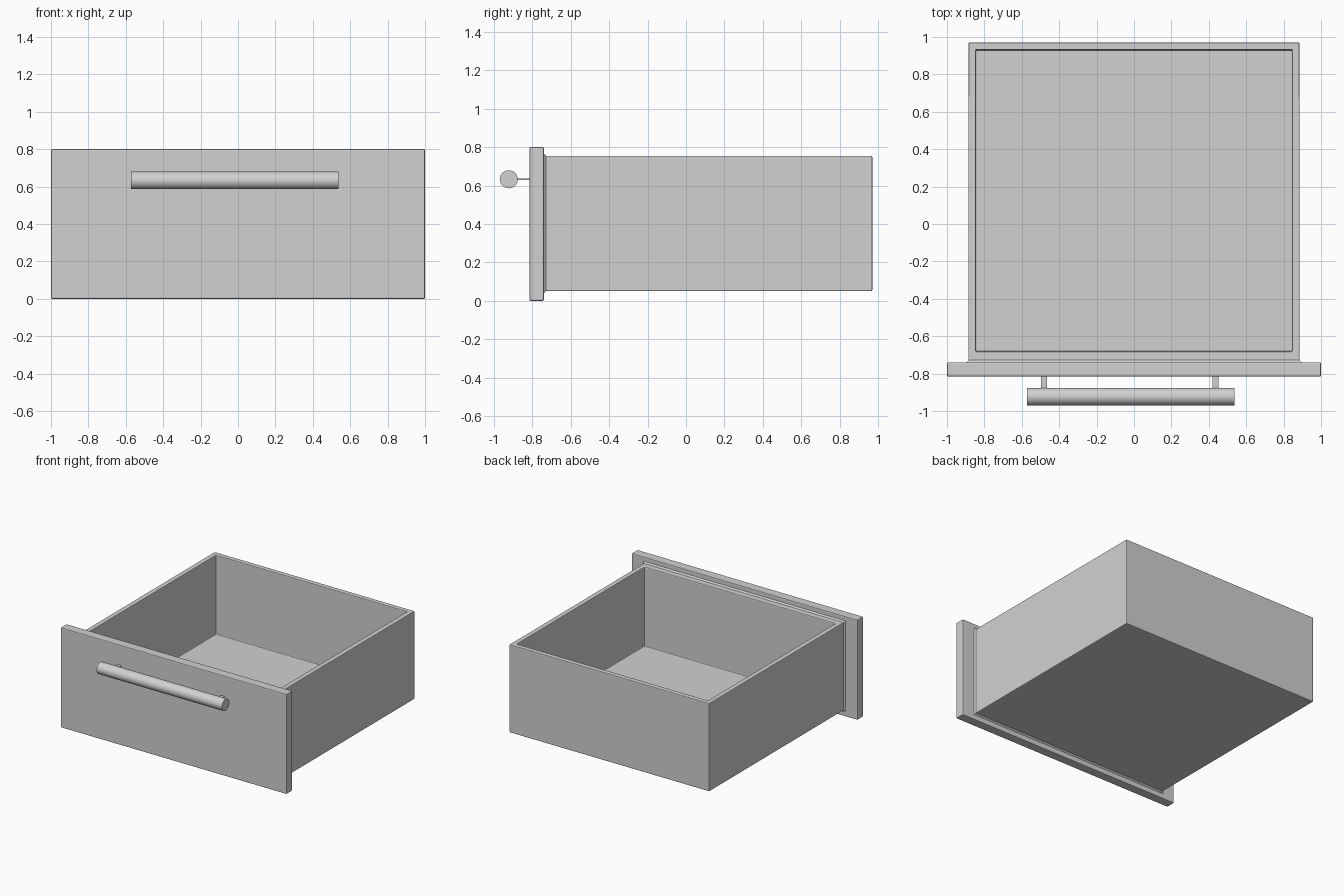
import bpy
import bmesh
import math
from mathutils import Vector

cube = bpy.data.objects.get("Cube")
if cube:
    bpy.data.objects.remove(cube, do_unlink=True)

GREY = (0.64, 0.64, 0.64, 1)
grey = bpy.data.materials.new("plain grey")
grey.use_nodes = True
grey.diffuse_color = GREY
grey.node_tree.nodes["Principled BSDF"].inputs["Base Color"].default_value = GREY


def add_object(name, bm):
    mesh = bpy.data.meshes.new(name)
    bm.to_mesh(mesh)
    bm.free()
    mesh.materials.append(grey)
    obj = bpy.data.objects.new(name, mesh)
    bpy.context.collection.objects.link(obj)
    return obj


def box_mesh(low, high):
    low, high = Vector(low), Vector(high)
    bm = bmesh.new()
    bmesh.ops.create_cube(bm, size=1)
    for v in bm.verts:
        v.co = (low + high) / 2 + v.co * (high - low)
    return bm


def facing(bm, axis):
    return max(bm.faces, key=lambda f: f.normal.dot(Vector(axis)))


def soften(obj, width):
    bevel = obj.modifiers.new("soft edges", 'BEVEL')
    bevel.width = width
    bevel.segments = 2
    bevel.limit_method = 'ANGLE'


# Open tray: inset the top face, then push it down to form the floor
bm = box_mesh((-0.885, -0.745, 0.05), (0.885, 0.97, 0.755))
bm.normal_update()
top = facing(bm, (0, 0, 1))
bmesh.ops.inset_region(bm, faces=[top], thickness=0.056)
for v in top.verts:
    v.co.y = max(v.co.y, -0.682)
bottom = bmesh.ops.extrude_face_region(bm, geom=[top])
bmesh.ops.delete(bm, geom=[top], context='FACES_ONLY')
for v in bottom["geom"]:
    if isinstance(v, bmesh.types.BMVert):
        v.co.z = 0.12
bmesh.ops.recalc_face_normals(bm, faces=bm.faces[:])
soften(add_object("drawer_tray", bm), 0.006)

# Front panel
panel = box_mesh((-1, -0.815, 0), (1, -0.74, 0.8))
soften(add_object("front_panel", panel), 0.006)

# Tapered bead where the tray meets the panel, open over the cavity
bm = box_mesh((-0.885, -0.742, 0.05), (0.885, -0.728, 0.755))
bm.normal_update()
for v in facing(bm, (0, -1, 0)).verts:
    v.co.x += math.copysign(0.012, v.co.x)
    v.co.z += math.copysign(0.012, v.co.z - 0.4)
add_object("joint_bead", bm)

# Round handle bar
bpy.ops.mesh.primitive_cylinder_add(vertices=48, radius=0.047, depth=1.11,
                                    location=(-0.018, -0.923, 0.633),
                                    rotation=(0, math.pi / 2, 0))
bar = bpy.context.object
bar.name = "handle_bar"
bar.data.materials.append(grey)
bpy.ops.object.shade_smooth_by_angle(angle=math.radians(35))

# Flat straps holding the bar
for name, x in (("right_handle_strap", -0.482), ("left_handle_strap", 0.437)):
    add_object(name, box_mesh((x - 0.016, -0.9, 0.628), (x + 0.016, -0.8, 0.638)))
